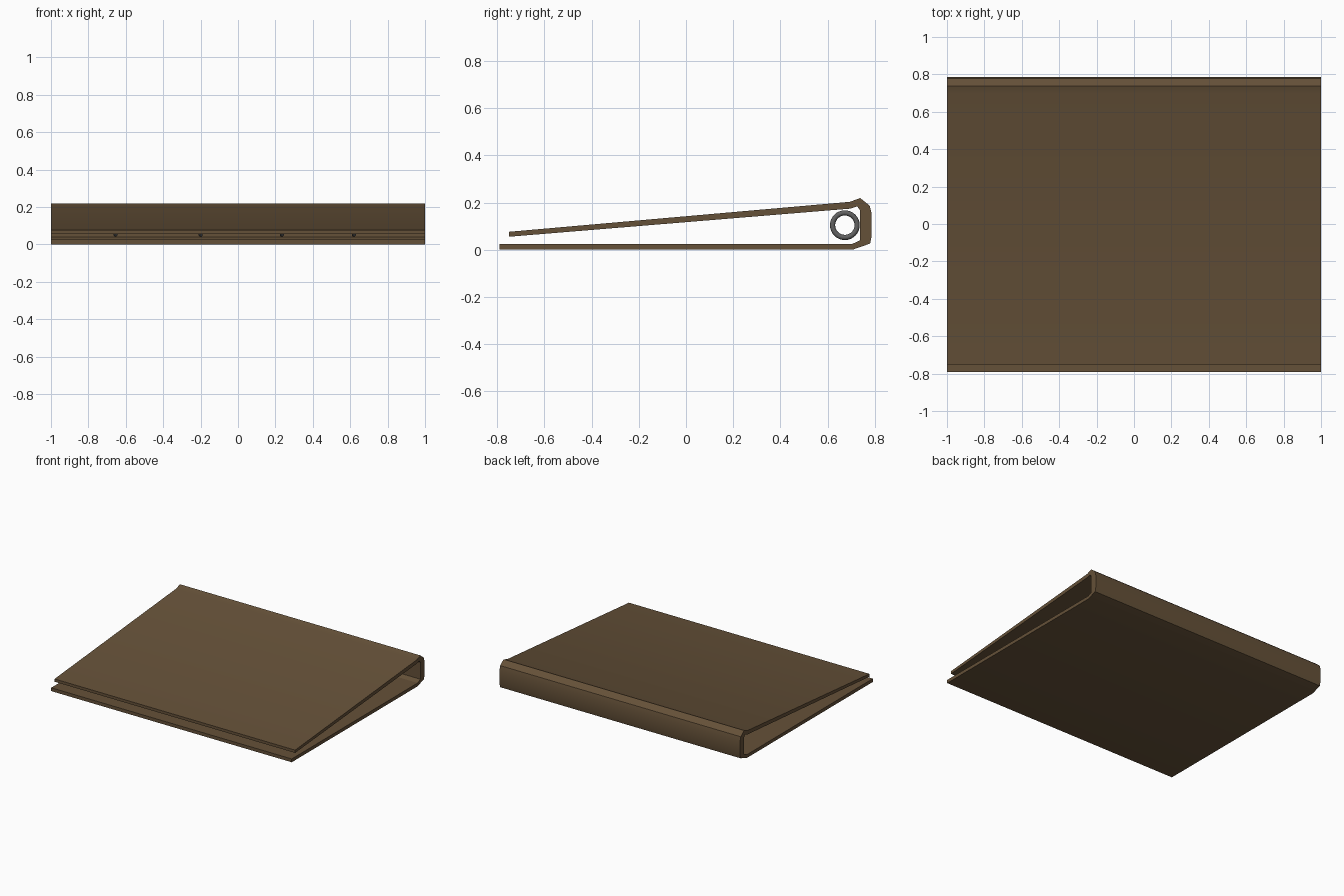
import bpy, bmesh, math

if "Cube" in bpy.data.objects:
    bpy.data.objects.remove(bpy.data.objects["Cube"])


def material(name, rgb):
    m = bpy.data.materials.new(name)
    m.diffuse_color = (*rgb, 1)
    m.use_nodes = True
    m.node_tree.nodes["Principled BSDF"].inputs["Base Color"].default_value = m.diffuse_color
    return m


def smooth(obj, angle):
    bpy.ops.object.select_all(action='DESELECT')
    obj.select_set(True)
    bpy.context.view_layer.objects.active = obj
    bpy.ops.object.shade_smooth_by_angle(angle=math.radians(angle))


brown = material("brown_card", (0.13, 0.082, 0.04))
steel = material("ring_steel", (0.12, 0.12, 0.12))

# Folded cover: one side profile (y, z) swept across the width
profile = [
    (-0.79, 0.0), (0.705, 0.0), (0.78, 0.026), (0.787, 0.06), (0.787, 0.152),
    (0.778, 0.187), (0.738, 0.219), (0.695, 0.203), (-0.75, 0.076),
    (-0.75, 0.055), (0.695, 0.174), (0.725, 0.184), (0.738, 0.167),
    (0.738, 0.04), (0.705, 0.025), (-0.79, 0.025),
]
bm = bmesh.new()
base = bm.faces.new([bm.verts.new((-1, y, z)) for y, z in profile])
swept = bmesh.ops.extrude_face_region(bm, geom=[base], use_keep_orig=True)
bmesh.ops.translate(bm, vec=(2, 0, 0),
                    verts=[g for g in swept["geom"] if isinstance(g, bmesh.types.BMVert)])
bmesh.ops.recalc_face_normals(bm, faces=bm.faces)
mesh = bpy.data.meshes.new("binder_cover")
bm.to_mesh(mesh)
bm.free()
cover = bpy.data.objects.new("binder_cover", mesh)
bpy.context.collection.objects.link(cover)
mesh.materials.append(brown)
smooth(cover, 20)

# Four metal rings beside the spine
for i, x in enumerate((-0.655, -0.20, 0.235, 0.62)):
    bpy.ops.mesh.primitive_torus_add(
        location=(x, 0.673, 0.104), rotation=(0, math.pi / 2, 0),
        major_radius=0.052, minor_radius=0.011,
        major_segments=32, minor_segments=12)
    ring = bpy.context.object
    ring.name = f"binder_ring_{i + 1}"
    ring.data.materials.append(steel)
    smooth(ring, 40)
